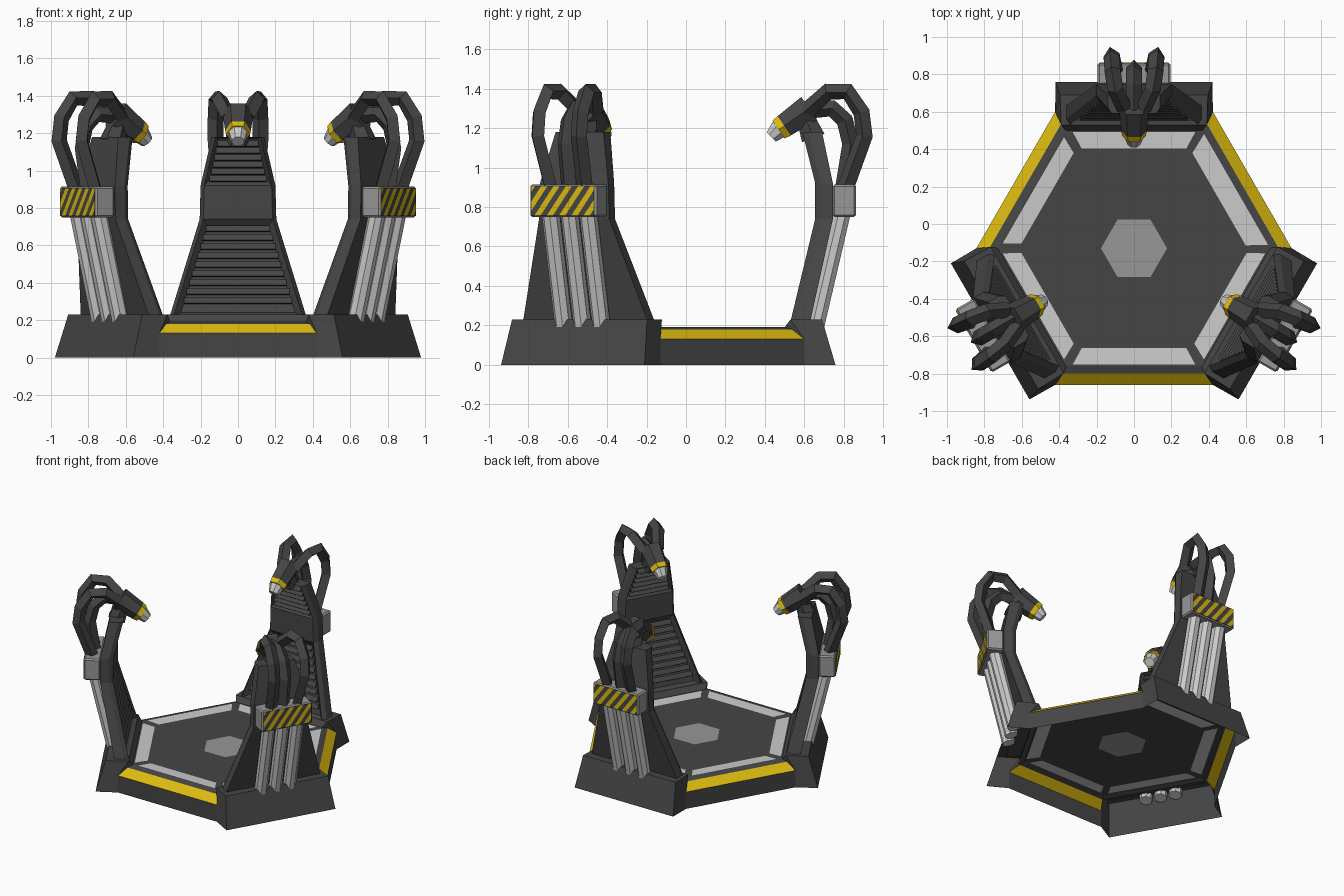
import bpy, bmesh, math
from mathutils import Matrix, Vector

cube = bpy.data.objects.get("Cube")
if cube:
    bpy.data.objects.remove(cube, do_unlink=True)

CENTRE = Matrix.Translation((0, -0.13, 0))


def material(name, rgb):
    m = bpy.data.materials.new(name)
    m.use_nodes = True
    m.diffuse_color = (*rgb, 1)
    m.node_tree.nodes["Principled BSDF"].inputs["Base Color"].default_value = (*rgb, 1)
    return m


DARK = material("dark metal", (0.06, 0.06, 0.06))
YELLOW = material("warning yellow", (0.72, 0.5, 0.005))
SILVER = material("silver", (0.6, 0.6, 0.6))
GREY = material("mid grey", (0.31, 0.31, 0.31))


def add_object(name, data, mats, matrix=CENTRE):
    for m in mats:
        data.materials.append(m)
    ob = bpy.data.objects.new(name, data)
    bpy.context.collection.objects.link(ob)
    ob.matrix_world = matrix
    return ob


def finish(bm, name, mats):
    mesh = bpy.data.meshes.new(name)
    bm.to_mesh(mesh)
    bm.free()
    return add_object(name, mesh, mats)


def bridge(bm, a, b):
    n = len(a)
    return [bm.faces.new((a[i], a[(i + 1) % n], b[(i + 1) % n], b[i])) for i in range(n)]


def inset(bm, face, thickness, depth=0.0):
    bmesh.ops.inset_individual(bm, faces=[face], thickness=thickness, depth=depth,
                               use_even_offset=True)


def cone(name, start, end, r1, r2, sides, mat):
    """Tapered prism between two points."""
    a, b = Vector(start), Vector(end)
    bm = bmesh.new()
    bmesh.ops.create_cone(bm, cap_ends=True, segments=sides, radius1=r1, radius2=r2,
                          depth=(b - a).length)
    spin = Matrix.Rotation(math.pi / sides, 4, 'Z')
    turn = (b - a).to_track_quat('Z', 'Y').to_matrix().to_4x4()
    bm.transform(Matrix.Translation((a + b) / 2) @ turn @ spin)
    return finish(bm, name, [mat])


# Hexagonal platform: an open-bottomed shell of concentric rings
bm = bmesh.new()
rings = []
for apothem, z in ((0.73, 0), (0.73, 0.13), (0.67, 0.18), (0.63, 0.192), (0.525, 0.188)):
    r = apothem / math.cos(math.pi / 6)
    rings.append([bm.verts.new((r * math.cos(k * math.pi / 3), r * math.sin(k * math.pi / 3), z))
                  for k in range(6)])
bands = [bridge(bm, a, b) for a, b in zip(rings, rings[1:])]
floor = bm.faces.new(rings[-1])
for f in bands[1]:
    f.material_index = 1
# silver panels, shortened to leave gaps at the corners
for f in bands[3]:
    inset(bm, f, 0.009)
    f.material_index = 2
    middle = f.calc_center_median()
    along = middle.cross(Vector((0, 0, 1))).normalized()
    for v in f.verts:
        v.co -= along * (v.co - middle).dot(along) * 0.06
inset(bm, floor, 0.372)
floor.material_index = 3
# the tower sides are covered by the pedestals instead
bmesh.ops.delete(bm, geom=bands[0][1::2] + bands[1][1::2], context='FACES')
finish(bm, "platform", [DARK, YELLOW, SILVER, GREY])

tower = []

# Pedestal under the tower, open below
bm = bmesh.new()
low = [bm.verts.new(p) for p in ((-0.4215, 0.73, 0), (0.4215, 0.73, 0), (0.42, 0.888, 0), (-0.42, 0.888, 0))]
top = [bm.verts.new(p) for p in ((-0.39, 0.66, 0.23), (0.39, 0.66, 0.23),
                                 (0.395, 0.82, 0.23), (-0.395, 0.82, 0.23))]
lip = [bm.verts.new((x, 0.63, 0.19)) for x in (-0.365, 0.365)]
knee = [bm.verts.new((x, 0.73, 0.13)) for x in (-0.4215, 0.4215)]
for face in ((low[1], low[2], top[2], top[1], knee[1]), (low[2], low[3], top[3], top[2]),
             (low[3], low[0], knee[0], top[0], top[3]), top, (lip[0], lip[1], top[1], top[0]),
             (lip[1], knee[1], top[1]), (knee[0], lip[0], top[0])):
    bm.faces.new(face)
tower.append(finish(bm, "pedestal", [DARK]))

# Bent tower body: (height, front, back, half width)
SECTIONS = ((0.22, 0.66, 0.76, 0.365), (0.74, 0.785, 0.875, 0.205),
            (0.92, 0.785, 0.875, 0.20), (1.18, 0.72, 0.82, 0.14))
bm = bmesh.new()
loops = []
for z, front, back, hw in SECTIONS:
    outline = ((-hw + 0.02, front), (hw - 0.02, front), (hw, front + 0.03),
               (hw, back), (-hw, back), (-hw, front + 0.03))
    loops.append([bm.verts.new((x, y, z)) for x, y in outline])
walls = [bridge(bm, a, b) for a, b in zip(loops, loops[1:])]
bm.faces.new(loops[0][::-1])
bm.faces.new(loops[-1])
bmesh.ops.recalc_face_normals(bm, faces=bm.faces)
inset(bm, walls[0][0], 0.03, -0.035)
inset(bm, walls[2][0], 0.02, -0.035)
tower.append(finish(bm, "tower_body", [DARK]))

# Louvre slats in the two recessed panels
bm = bmesh.new()
for (z0, f0, _, w0), (z1, f1, _, w1), start, end, count, margin in (
        (SECTIONS[0], SECTIONS[1], 0.16, 0.9, 9, 0.05),
        (SECTIONS[2], SECTIONS[3], 0.14, 0.86, 6, 0.04)):
    for i in range(count):
        t = start + (end - start) * i / (count - 1)
        place = Matrix.Translation((0, f0 + (f1 - f0) * t + 0.018, z0 + (z1 - z0) * t))
        size = Matrix.Diagonal((2 * (w0 + (w1 - w0) * t - margin), 0.01, 0.036, 1))
        bmesh.ops.create_cube(bm, size=1, matrix=place @ Matrix.Rotation(-0.6, 4, 'X') @ size)
tower.append(finish(bm, "louvre_slats", [DARK]))

# Silver pipes running up the back
for side, x in (("right", -0.11), ("middle", 0), ("left", 0.11)):
    tower.append(cone(side + "_pipe", (x, 0.785, 0.18), (x, 0.925, 0.78), 0.046, 0.046, 8, SILVER))

# Junction block with bevelled edges
bm = bmesh.new()
bmesh.ops.create_cube(bm, size=1, matrix=Matrix.Translation((0, 0.932, 0.832))
                      @ Matrix.Diagonal((0.39, 0.118, 0.164, 1)))
bmesh.ops.bevel(bm, geom=bm.edges[:], offset=0.01, segments=1, affect='EDGES')
tower.append(finish(bm, "junction_block", [GREY]))

# Hazard plate, sliced diagonally into stripes
bm = bmesh.new()
bmesh.ops.create_cube(bm, size=1, matrix=Matrix.Translation((0, 0.989, 0.832))
                      @ Matrix.Diagonal((0.37, 0.008, 0.148, 1)))
STRIPE = 0.036
slant = Vector((1, 0, 0.75))
for i in range(-8, 9):
    bmesh.ops.bisect_plane(bm, geom=bm.verts[:] + bm.edges[:] + bm.faces[:],
                           plane_co=(i * STRIPE, 0.99, 0.832), plane_no=slant)
for f in bm.faces:
    c = f.calc_center_median() - Vector((0, 0, 0.832))
    f.material_index = math.floor(c.dot(slant) / STRIPE) % 2
tower.append(finish(bm, "hazard_plate", [YELLOW, DARK]))


# Diamond-section hoses arching from the block to the emitter head
def hose(name, points):
    curve = bpy.data.curves.new(name, 'CURVE')
    curve.dimensions = '3D'
    curve.bevel_depth = 0.043
    curve.bevel_resolution = 0
    curve.use_fill_caps = True
    spline = curve.splines.new('POLY')
    spline.points.add(len(points) - 1)
    for p, co in zip(spline.points, points):
        p.co = (*co, 1)
    spline.use_smooth = False
    tower.append(add_object(name, curve, [DARK]))


hose("middle_hose", [(0, 0.93, 0.90), (0, 0.965, 1.12), (0, 0.935, 1.24), (0, 0.87, 1.30), (0, 0.74, 1.29)])
for side, s in (("left", 1), ("right", -1)):
    hose(side + "_hose", [(s * x, y, z) for x, y, z in (
        (0.10, 0.94, 0.90), (0.12, 1.035, 1.16), (0.12, 1.02, 1.28), (0.115, 0.95, 1.385),
        (0.10, 0.85, 1.385), (0.05, 0.745, 1.29))])

# Emitter head: neck, housing, coloured ring, nozzle
tower.append(cone("neck", (0, 0.775, 1.15), (0, 0.73, 1.27), 0.07, 0.05, 6, DARK))
tower.append(cone("head_housing", (0, 0.755, 1.30), (0, 0.625, 1.21), 0.082, 0.068, 6, DARK))
tower.append(cone("head_ring", (0, 0.628, 1.212), (0, 0.600, 1.193), 0.069, 0.063, 6, YELLOW))
tower.append(cone("nozzle", (0, 0.605, 1.197), (0, 0.562, 1.155), 0.054, 0.036, 8, SILVER))

# Repeat the whole tower around the platform
for side, angle in (("right", 120), ("left", -120)):
    turn = CENTRE @ Matrix.Rotation(math.radians(angle), 4, 'Z')
    for ob in tower:
        twin = ob.copy()
        twin.name = side + "_tower_" + ob.name
        bpy.context.collection.objects.link(twin)
        twin.matrix_world = turn
for ob in tower:
    ob.name = "back_tower_" + ob.name
